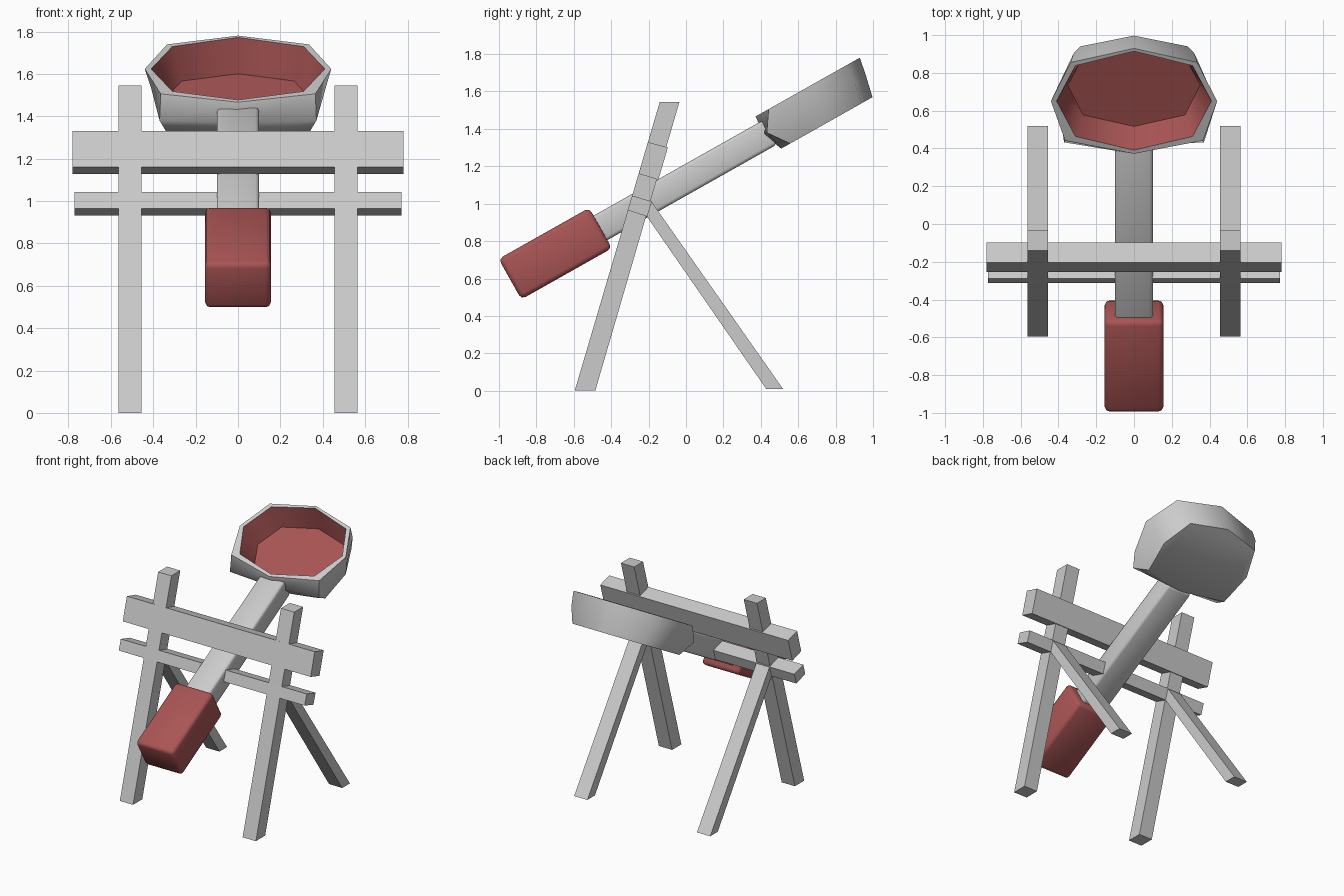
import bpy, bmesh, math

if "Cube" in bpy.data.objects:
    bpy.data.objects.remove(bpy.data.objects["Cube"])

TILT = math.radians(29.4)  # throwing arm pitch

red = bpy.data.materials.new("red_paint")
red.diffuse_color = (0.4, 0.09, 0.09, 1)
red.use_nodes = True
red.node_tree.nodes["Principled BSDF"].inputs["Base Color"].default_value = red.diffuse_color


def finish(name, bm):
    bmesh.ops.recalc_face_normals(bm, faces=bm.faces)
    me = bpy.data.meshes.new(name)
    bm.to_mesh(me)
    bm.free()
    ob = bpy.data.objects.new(name, me)
    bpy.context.collection.objects.link(ob)
    return ob


def smooth(ob, deg):
    bpy.ops.object.select_all(action='DESELECT')
    ob.select_set(True)
    bpy.context.view_layer.objects.active = ob
    bpy.ops.object.shade_smooth_by_angle(angle=math.radians(deg))


def prism(name, profile, x0, x1, mirror=False):
    """Extrude a (y, z) profile along x."""
    bm = bmesh.new()
    a = [bm.verts.new((x0, y, z)) for y, z in profile]
    b = [bm.verts.new((x1, y, z)) for y, z in profile]
    bm.faces.new(a)
    bm.faces.new(b)
    n = len(a)
    for i in range(n):
        j = (i + 1) % n
        bm.faces.new((a[i], a[j], b[j], b[i]))
    ob = finish(name, bm)
    if mirror:
        ob.modifiers.new("mirror", 'MIRROR')
    return ob


def tilted_box(name, size, u, w, bevel):
    """Rounded box placed in the tilted arm frame."""
    bm = bmesh.new()
    bmesh.ops.create_cube(bm, size=1)
    for v in bm.verts:
        v.co = (v.co.x * size[0], v.co.y * size[1] + u, v.co.z * size[2] + w)
    bmesh.ops.bevel(bm, geom=bm.edges[:], offset=bevel, segments=2,
                    profile=0.5, affect='EDGES')
    ob = finish(name, bm)
    ob.rotation_euler.x = TILT
    smooth(ob, 50)
    return ob


# Frame: leaning front legs and splayed back legs
prism("front_leg", [(-0.595, 0), (-0.485, 0), (-0.035, 1.545), (-0.14, 1.545)],
      0.455, 0.565, True)
prism("back_leg", [(-0.208, 0.93), (-0.185, 1.012), (0.52, 0.008), (0.43, 0.008)],
      0.455, 0.565, True)

# Cross beams lying along the lean of the front legs
prism("upper_beam", [(-0.253, 1.16), (-0.148, 1.128), (-0.097, 1.3), (-0.204, 1.33)],
      -0.78, 0.78)
prism("lower_beam", [(-0.312, 0.965), (-0.208, 0.932), (-0.182, 1.012), (-0.288, 1.043)],
      -0.772, 0.772)

# Throwing arm and counterweight
tilted_box("throwing_arm", (0.2, 1.2, 0.15), 0.47, 0.983, 0.018)
weight = tilted_box("counterweight", (0.31, 0.556, 0.248), -0.249, 0.982, 0.025)
weight.data.materials.append(red)

# Bowl: half outlines (x, u offset) of stacked rings, outside bottom to inside floor
CENTRE = 1.364
rings = [
    (0.878, [(0, -.285), (.335, -.23), (.365, 0), (.285, .21), (0, .275)]),
    (0.99, [(0, -.33), (.37, -.31), (.41, 0), (.32, .23), (0, .30)]),
    (1.095, [(0, -.32), (.365, -.24), (.44, 0), (.335, .235), (0, .32)]),
    (1.095, [(0, -.298), (.31, -.215), (.41, 0), (.31, .215), (0, .303)]),
    (0.925, [(0, -.25), (.27, -.18), (.35, 0), (.265, .185), (0, .255)]),
]
bm = bmesh.new()
loops = []
for w, half in rings:
    pts = half + [(-x, u) for x, u in half[-2:0:-1]]
    loops.append([bm.verts.new((x, CENTRE + u, w)) for x, u in pts])
for k in range(len(loops) - 1):
    a, b = loops[k], loops[k + 1]
    for i in range(8):
        j = (i + 1) % 8
        f = bm.faces.new((a[i], a[j], b[j], b[i]))
        f.material_index = int(k == 3)
bm.faces.new(loops[0])
bm.faces.new(loops[-1]).material_index = 1
bowl = finish("bowl", bm)
bowl.rotation_euler.x = TILT
grey = bpy.data.materials.new("plain_grey")
grey.diffuse_color = (0.8, 0.8, 0.8, 1)
grey.use_nodes = True
grey.node_tree.nodes["Principled BSDF"].inputs["Base Color"].default_value = grey.diffuse_color
bowl.data.materials.append(grey)
bowl.data.materials.append(red)
smooth(bowl, 62)
